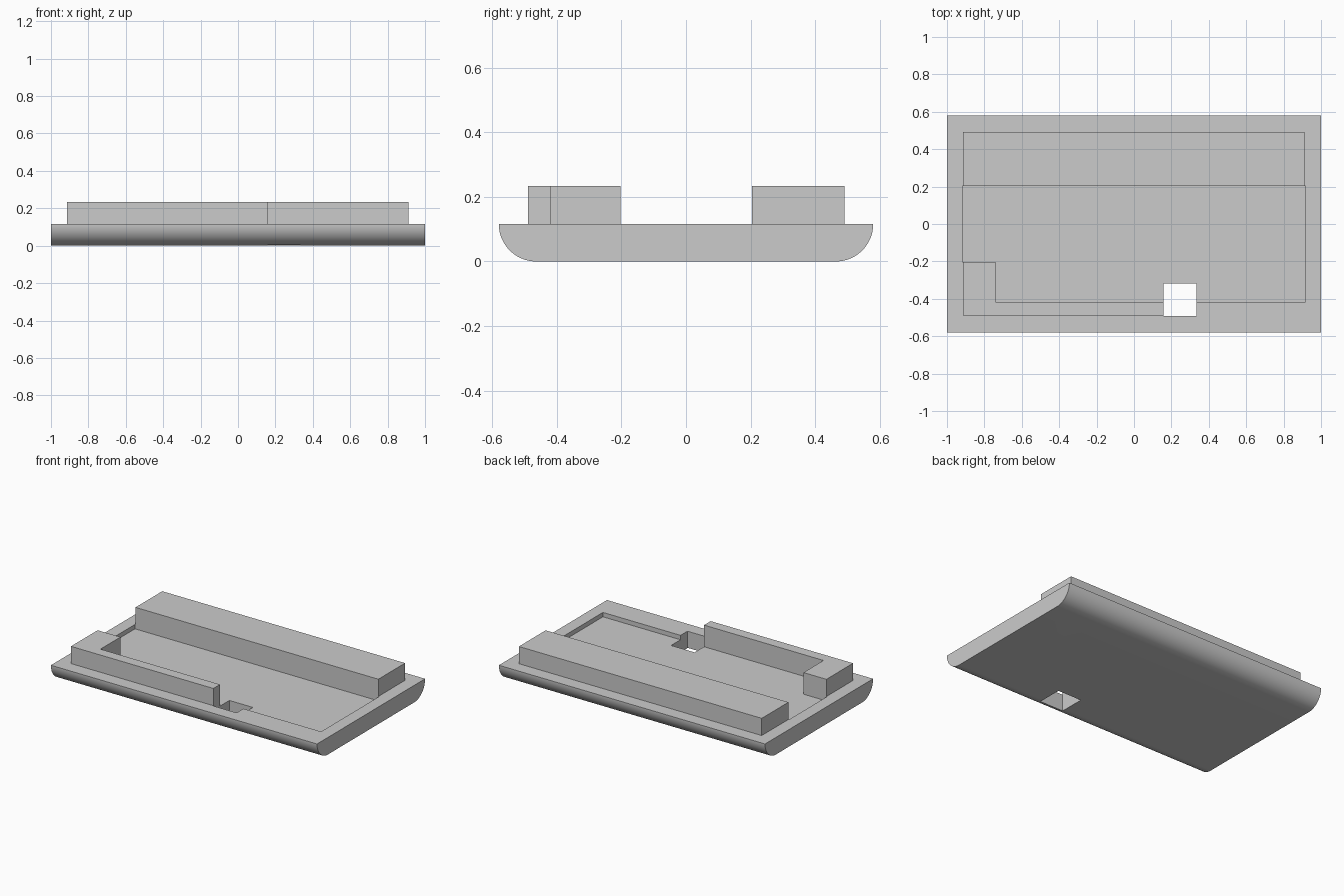
import bpy, bmesh, math
from mathutils import Vector

if "Cube" in bpy.data.objects:
    bpy.data.objects.remove(bpy.data.objects["Cube"])

HALF_WIDTH, DECK, RAIL_TOP, FLOOR = 0.58, 0.116, 0.233, 0.086

grey = bpy.data.materials.new("plain grey")
grey.use_nodes = True
colour = (0.6, 0.6, 0.6, 1)
grey.diffuse_color = colour
grey.node_tree.nodes["Principled BSDF"].inputs["Base Color"].default_value = colour


def prism(name, outline, sweep):
    """Extrude a closed outline of 3D points along the sweep vector."""
    bm = bmesh.new()
    face = bm.faces.new([bm.verts.new(p) for p in outline])
    grown = bmesh.ops.extrude_face_region(bm, geom=[face])["geom"]
    bmesh.ops.translate(bm, vec=Vector(sweep),
                        verts=[g for g in grown if isinstance(g, bmesh.types.BMVert)])
    bmesh.ops.recalc_face_normals(bm, faces=bm.faces)
    mesh = bpy.data.meshes.new(name)
    bm.to_mesh(mesh)
    bm.free()
    mesh.materials.append(grey)
    obj = bpy.data.objects.new(name, mesh)
    bpy.context.collection.objects.link(obj)
    return obj


def upright(name, plan, z0, z1):
    return prism(name, [(x, y, z0) for x, y in plan], (0, 0, z1 - z0))


def rect(x0, x1, y0, y1):
    return [(x0, y0), (x1, y0), (x1, y1), (x0, y1)]


# Base slab with rounded lower long edges
steps = 24
arc = [(HALF_WIDTH - DECK + DECK * math.cos(a), DECK - DECK * math.sin(a))
       for a in (math.pi / 2 * i / steps for i in range(steps + 1))]
profile = arc + [(-y, z) for y, z in reversed(arc)]
base = prism("tray_base", [(-1, y, z) for y, z in profile], (2, 0, 0))

# Rails start inside the slab and reach past the pocket, which trims them flush
rear_rail = upright("rear_rail", rect(-0.913, 0.912, 0.17, 0.491), 0.06, RAIL_TOP)
front_rail = upright("front_rail", [
    (-0.913, -0.489), (0.2, -0.489), (0.2, -0.38), (-0.7, -0.38),
    (-0.7, -0.17), (-0.913, -0.17)], 0.06, RAIL_TOP)

# Shallow pocket with a notched corner, and a square hole through the slab
pocket = upright("pocket_cutter", [
    (-0.741, -0.418), (0.917, -0.418), (0.917, 0.204), (-0.917, 0.204),
    (-0.917, -0.203), (-0.741, -0.203)], FLOOR, 0.5)
hole = upright("hole_cutter", rect(0.157, 0.334, -0.492, -0.317), -0.1, 0.6)

# Combine the parts into one solid
bpy.ops.object.select_all(action="DESELECT")
base.select_set(True)
bpy.context.view_layer.objects.active = base
for part, operation in ((rear_rail, "UNION"), (front_rail, "UNION"),
                        (pocket, "DIFFERENCE"), (hole, "DIFFERENCE")):
    part.hide_render = True
    mod = base.modifiers.new(part.name, "BOOLEAN")
    mod.operation, mod.solver, mod.object = operation, "EXACT", part
    bpy.ops.object.modifier_apply(modifier=mod.name)
    bpy.data.objects.remove(part)

bpy.ops.object.shade_smooth_by_angle(angle=math.radians(30))
